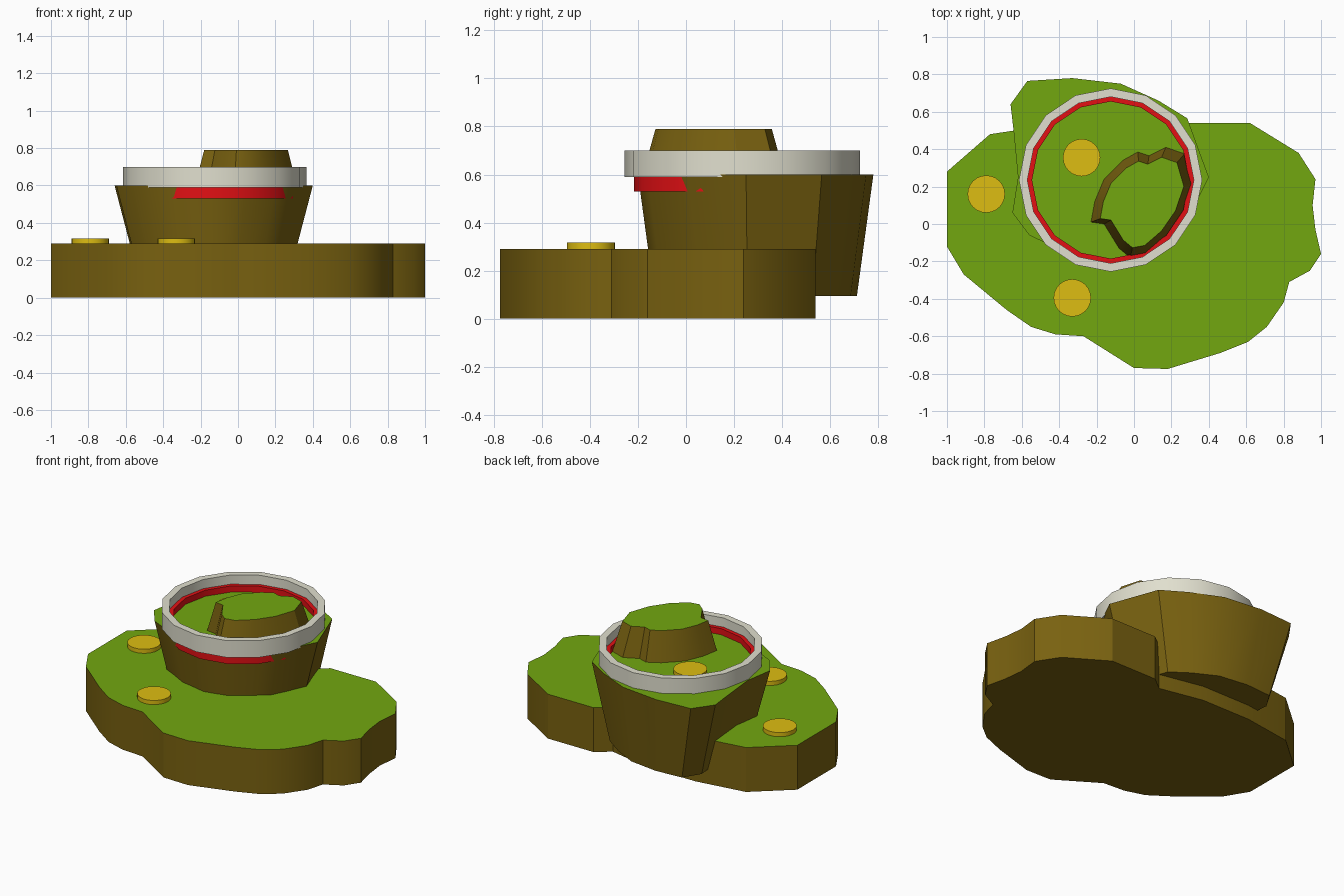
import bpy
import bmesh
from math import cos, sin, tau, radians
from mathutils import Vector

cube = bpy.data.objects.get("Cube")
if cube:
    bpy.data.objects.remove(cube, do_unlink=True)


def make_material(name, color):
    mat = bpy.data.materials.new(name)
    mat.use_nodes = True
    mat.diffuse_color = (*color, 1)
    mat.node_tree.nodes["Principled BSDF"].inputs["Base Color"].default_value = (*color, 1)
    return mat


earth = make_material("earth_brown", (.19, .12, .005))
grass = make_material("grass_green", (.17, .39, .005))
gold = make_material("gold_yellow", (.73, .51, .006))
stone = make_material("pale_stone", (.75, .74, .62))
red = make_material("bright_red", (.77, .005, .007))


def finish(bm, name, materials):
    """Turn a bmesh into a named object; upward faces take the last material."""
    bmesh.ops.recalc_face_normals(bm, faces=bm.faces)
    bm.normal_update()
    for face in bm.faces:
        if face.normal.z > 0.9:
            face.material_index = len(materials) - 1
    mesh = bpy.data.meshes.new(name)
    bm.to_mesh(mesh)
    bm.free()
    for mat in materials:
        mesh.materials.append(mat)
    obj = bpy.data.objects.new(name, mesh)
    bpy.context.collection.objects.link(obj)
    bpy.ops.object.select_all(action="DESELECT")
    obj.select_set(True)
    bpy.context.view_layer.objects.active = obj
    bpy.ops.object.shade_smooth_by_angle(angle=radians(30))
    return obj


def circle(center, radius, sides):
    return [(center[0] + radius * cos(tau * i / sides),
             center[1] + radius * sin(tau * i / sides)) for i in range(sides)]


def slab(name, outline, bottom, top, materials, center=(0, 0), foot=(1, 1)):
    """Extrude an outline; foot scales its lower edge about the center."""
    bm = bmesh.new()
    low, high = [], []
    for x, y in outline:
        low.append(bm.verts.new((center[0] + (x - center[0]) * foot[0],
                                 center[1] + (y - center[1]) * foot[1], bottom)))
        high.append(bm.verts.new((x, y, top)))
    bm.faces.new(high)
    bm.faces.new(low[::-1])
    for i in range(len(low)):
        bm.faces.new((low[i - 1], low[i], high[i], high[i - 1]))
    return finish(bm, name, materials)


def band(name, center, inner, outer, bottom, top, material, sides=16):
    """Hollow ring with a rectangular section."""
    bm = bmesh.new()
    section = ((inner, bottom), (outer, bottom), (outer, top), (inner, top))
    loops = [[bm.verts.new((x, y, z)) for x, y in circle(center, r, sides)]
             for r, z in section]
    for k in range(len(loops)):
        a, b = loops[k - 1], loops[k]
        for i in range(sides):
            bm.faces.new((a[i - 1], a[i], b[i], b[i - 1]))
    return finish(bm, name, [material])


# Wide island with a grassy top
island = [(-1, .28), (-1, -.12), (-.91, -.27), (-.68, -.46), (-.55, -.55),
          (-.42, -.59), (-.27, -.6), (0, -.77), (.18, -.775), (.46, -.69),
          (.61, -.63), (.71, -.55), (.8, -.42), (.83, -.31), (.94, -.25),
          (1, -.16), (.97, -.03), (.955, .1), (.97, .24), (.88, .38),
          (.62, .54), (.29, .54), (.2, .47), (-.09, .53), (-.44, .53), (-.77, .48)]
slab("lower_island", island, 0, .29, [earth, grass])

# Hill that flares towards its top and overhangs the back
hill = [(-.65, .06), (-.56, -.06), (-.35, -.16), (-.14, -.2), (.04, -.16),
        (.2, -.05), (.28, .01), (.4, .25), (.285, .565), (.13, .66),
        (-.07, .75), (-.33, .78), (-.57, .765), (-.66, .64), (-.645, .51), (-.62, .25)]
slab("middle_hill", hill, .095, .6, [earth, grass], (-.13, .29), (.75, .86))

# Summit, narrowing upwards
summit_foot = [(-.23, .01), (-.16, 0), (-.08, -.13), (-.02, -.18), (.06, -.165),
               (.17, -.07), (.26, .06), (.315, .22), (.27, .375), (.17, .41),
               (.08, .365), (.02, .385), (-.06, .34), (-.16, .24), (-.21, .12)]
middle = Vector((.045, .115))
summit = [middle.lerp(Vector(p), .82) for p in summit_foot]
slab("summit", summit, .6, .79, [earth, grass], middle, (1 / .82, 1 / .82))

# Stone rim with a red lining
ring_center = (-.125, .235)
band("stone_rim", ring_center, .445, .49, .59, .7, stone)
band("red_lining", ring_center, .42, .452, .53, .64, red)

# Round gold markers
for name, spot, ground in (("left_marker", (-.79, .16), .29),
                           ("front_marker", (-.33, -.395), .29),
                           ("hill_marker", (-.28, .355), .6)):
    slab(name, circle(spot, .1, 24), ground - .01, ground + .027, [gold])
